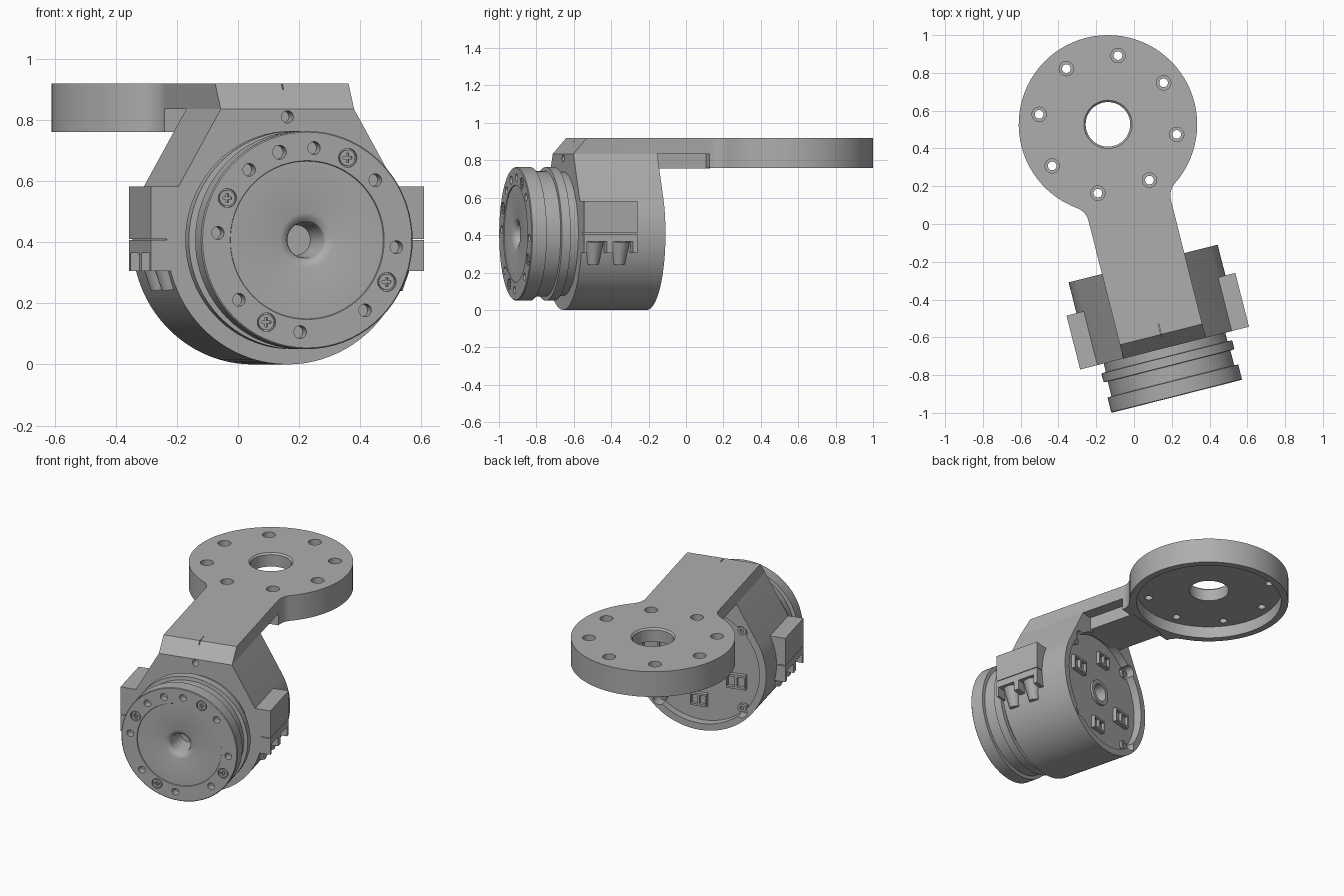
import bpy, bmesh
from math import cos, sin, pi, radians, sqrt, atan2
from mathutils import Matrix, Vector

if "Cube" in bpy.data.objects:
    bpy.data.objects.remove(bpy.data.objects["Cube"])

# One plain grey metal
grey = bpy.data.materials.new("satin_grey")
grey.use_nodes = True
COLOUR = (0.42, 0.42, 0.42, 1)
grey.diffuse_color = COLOUR
grey.node_tree.nodes["Principled BSDF"].inputs["Base Color"].default_value = COLOUR

# Local frame: origin on the flange axis, motor axis along y, turned about z
FRAME = Matrix.Translation((-0.138, 0.5275, 0)) @ Matrix.Rotation(radians(14.2), 4, 'Z')
AXIS_Z = 0.407          # height of motor axis
FRONT, BACK = -1.222, -0.76
TOP, UNDER, RIM = 0.92, 0.835, 0.76
FLANGE_R, FILLET, ARM_W = 0.4725, 0.1, 0.225


def add_box(bm, lo, hi):
    lo, hi = Vector(lo), Vector(hi)
    m = Matrix.Translation((lo + hi) / 2) @ Matrix.Diagonal((*(hi - lo), 1))
    bmesh.ops.create_cube(bm, size=1, matrix=m)


def add_cyl(bm, a, b, r1, r2=None, seg=32):
    """Cylinder or cone from point a to point b."""
    a, b = Vector(a), Vector(b)
    turn = (b - a).to_track_quat('Z', 'Y').to_matrix().to_4x4()
    bmesh.ops.create_cone(bm, cap_ends=True, segments=seg, radius1=r1,
                          radius2=r1 if r2 is None else r2, depth=(b - a).length,
                          matrix=Matrix.Translation((a + b) / 2) @ turn)


def add_prism(bm, points, step):
    """Extrude a flat outline by the vector step."""
    face = bm.faces.new([bm.verts.new(p) for p in points])
    out = bmesh.ops.extrude_face_region(bm, geom=[face], use_keep_orig=True)
    moved = [g for g in out["geom"] if isinstance(g, bmesh.types.BMVert)]
    bmesh.ops.translate(bm, verts=moved, vec=step)


def add_lathe(bm, profile, seg=72):
    """Revolve (radius, y) points about the motor axis."""
    verts = [bm.verts.new((r, y, AXIS_Z)) for r, y in profile]
    edges = [bm.edges.new(pair) for pair in zip(verts, verts[1:])]
    bmesh.ops.spin(bm, geom=verts + edges, cent=(0, 0, AXIS_Z), axis=(0, 1, 0),
                   angle=2 * pi, steps=seg, use_merge=True)
    bmesh.ops.remove_doubles(bm, verts=bm.verts[:], dist=1e-5)


def finish(name, bm, cutter=None):
    """Turn a bmesh into an object, cutting it if a cutter bmesh is given."""
    objs = []
    for part, label in ((bm, name), (cutter, name + "_cutter")):
        if part is None:
            continue
        bmesh.ops.recalc_face_normals(part, faces=part.faces[:])
        mesh = bpy.data.meshes.new(label)
        part.to_mesh(mesh)
        part.free()
        mesh.materials.append(grey)
        obj = bpy.data.objects.new(label, mesh)
        obj.matrix_world = FRAME
        bpy.context.collection.objects.link(obj)
        objs.append(obj)
    bpy.ops.object.select_all(action='DESELECT')
    objs[0].select_set(True)
    bpy.context.view_layer.objects.active = objs[0]
    if cutter is not None:
        objs[1].hide_render = True
        mod = objs[0].modifiers.new("cut", 'BOOLEAN')
        mod.operation, mod.solver, mod.use_self = 'DIFFERENCE', 'EXACT', True
        mod.object = objs[1]
        bpy.ops.object.modifier_apply(modifier="cut")
        bpy.data.objects.remove(objs[1])
    bpy.ops.object.shade_smooth_by_angle(angle=radians(28))


def polar(r, deg, y):
    """Point around the motor axis."""
    return Vector((r * cos(radians(deg)), y, AXIS_Z + r * sin(radians(deg))))


def arc(cx, cy, r, a, b, n):
    return [(cx + r * cos(a + (b - a) * i / n), cy + r * sin(a + (b - a) * i / n)) for i in range(n + 1)]


# Flange outline with fillets running into the arm
fx = ARM_W + FILLET
fy = -sqrt((FLANGE_R + FILLET) ** 2 - fx ** 2)
fillet = arc(fx, fy, FILLET, pi, atan2(-fy, -fx), 8)
start = atan2(fy, fx)
flange = fillet + arc(0, 0, FLANGE_R, start, pi - start, 64)[1:-1] + [(-x, y) for x, y in reversed(fillet)]

# Arm plate with chamfered nose and flange holes
bm, cut = bmesh.new(), bmesh.new()
outline = [(-ARM_W, FRONT), (ARM_W, FRONT)] + flange
add_prism(bm, [(x, y, UNDER) for x, y in outline], (0, 0, TOP - UNDER))
for v in bm.verts:
    if v.co.z > 0.9 and v.co.y < -1:
        v.co.y += 0.075
add_cyl(cut, (0, 0, 0.7), (0, 0, 1), 0.118, seg=48)
add_cyl(cut, (0, 0, TOP - 0.012), (0, 0, TOP + 0.004), 0.116, 0.132, seg=48)
for i in range(8):
    a = radians(81.7 - 14.2 + 45 * i)
    x, y = 0.368 * cos(a), 0.368 * sin(a)
    add_cyl(cut, (x, y, 0.7), (x, y, 1), 0.023, seg=24)
    add_cyl(cut, (x, y, TOP - 0.035), (x, y, 1), 0.038, seg=24)
add_box(cut, (-0.002, -1.18, TOP - 0.02), (0.002, -1.09, 1))
finish("arm_plate", bm, cut)

# Flange rim, open underneath
bm, cut = bmesh.new(), bmesh.new()
add_prism(bm, [(x, y, RIM) for x, y in flange], (0, 0, UNDER - RIM))
add_cyl(cut, (0, 0, 0.7), (0, 0, 0.9), 0.43, seg=64)
finish("flange_rim", bm, cut)

# Stiffening rib under the arm
bm = bmesh.new()
add_box(bm, (-0.15, BACK - 0.03, 0.755), (0.15, -0.45, UNDER))
finish("arm_rib", bm)

# Motor housing: round below, sloping shoulders up to the arm
bm, cut = bmesh.new(), bmesh.new()
shell = arc(0, AXIS_Z, 0.407, radians(26), radians(-206), 56)
shell += [(-ARM_W, UNDER), (ARM_W, UNDER)]
add_prism(bm, [(x, FRONT, z) for x, z in shell], (0, BACK - FRONT, 0))
add_cyl(cut, polar(0, 0, -0.81), polar(0, 0, -0.7), 0.365, seg=64)
add_cyl(cut, polar(0, 0, -1.0), polar(0, 0, -0.7), 0.055)
for i in range(4):
    add_cyl(cut, polar(0.358, 45 + 90 * i, -0.83), polar(0.358, 45 + 90 * i, -0.7), 0.036)
add_cyl(cut, (0, FRONT - 0.1, 0.81), (0, FRONT + 0.06, 0.81), 0.02, seg=24)
finish("motor_housing", bm, cut)

# Rear cover details: bearing ring, screws and cable sockets
bm, cut = bmesh.new(), bmesh.new()
add_cyl(bm, polar(0, 0, -0.82), polar(0, 0, -0.795), 0.08)
add_cyl(cut, polar(0, 0, -0.9), polar(0, 0, -0.7), 0.055)
finish("bearing_ring", bm, cut)
bm, cut = bmesh.new(), bmesh.new()
for i in range(4):
    add_cyl(bm, polar(0.345, 45 + 90 * i, -0.84), polar(0.345, 45 + 90 * i, -0.795), 0.026, seg=24)
    add_cyl(cut, polar(0.345, 45 + 90 * i, -0.81), polar(0.345, 45 + 90 * i, -0.7), 0.013, seg=6)
finish("rear_screws", bm, cut)
bm, cut = bmesh.new(), bmesh.new()
for x, z, w, h in ((0.21, 0.09, 0.06, 0.045), (-0.21, -0.08, 0.06, 0.045),
                   (0.02, -0.23, 0.05, 0.04), (-0.03, 0.23, 0.05, 0.04)):
    z += AXIS_Z
    add_box(bm, (x - w, -0.83, z - h), (x + w, -0.785, z + h))
    for s in (-1, 1):
        c = x + s * w / 2
        add_box(cut, (c - w * 0.38, -0.805, z - h * 0.7), (c + w * 0.38, -0.7, z + h * 0.7))
finish("cable_sockets", bm, cut)

# Output rotor: bearing neck, ring and front disc
bm, cut = bmesh.new(), bmesh.new()
add_lathe(bm, [(0, -1.33), (0.05, -1.33), (0.058, -1.45), (0.063, -1.466), (0.074, -1.476),
               (0.09, -1.481), (0.258, -1.481), (0.26, -1.485), (0.353, -1.485), (0.357, -1.481),
               (0.357, -1.402), (0.335, -1.4), (0.335, -1.32), (0.357, -1.318), (0.357, -1.27),
               (0.332, -1.268), (0.332, -1.2), (0, -1.2)])
for i in range(4):
    for deg, r, depth in ((85.6, 0.021, 0.05), (40.4, 0.021, 0.05), (63, 0.031, 0.014)):
        deg += 90 * i
        add_cyl(cut, polar(0.302, deg, -1.6), polar(0.302, deg, -1.485 + depth), r, seg=24)
add_cyl(cut, polar(0.302, 108, -1.6), polar(0.302, 108, -1.44), 0.023, seg=24)
finish("output_rotor", bm, cut)

# Cross-head screws on the front disc
bm, cut = bmesh.new(), bmesh.new()
for i in range(4):
    c = polar(0.302, 63 + 90 * i, -1.475)
    add_cyl(bm, c + Vector((0, 0.01, 0)), c - Vector((0, 0.007, 0)), 0.026, seg=24)
    for a, b in ((0.015, 0.004), (0.004, 0.015)):
        half = Vector((a, 0.004, b))
        add_box(cut, c - half - Vector((0, 0.01, 0)), c + half)
finish("front_screws", bm, cut)

# Side pods: upper block, notched lower skirt and tapered cable ports
for side, s in (("left", 1), ("right", -1)):
    bm = bmesh.new()
    add_box(bm, (s * 0.3, FRONT, 0.411), (s * 0.461, -0.928, 0.583))
    finish(side + "_pod_upper", bm)
    bm, cut = bmesh.new(), bmesh.new()
    add_box(bm, (s * 0.35, FRONT, 0.305), (s * 0.461, -0.928, 0.407))
    ports = bmesh.new()
    for y in (-1.152, -1.008):
        add_box(cut, (s * 0.3, y - 0.055, 0.28), (s * 0.5, y + 0.055, 0.365))
        add_cyl(ports, (s * 0.375, y, 0.245), (s * 0.395, y, 0.37), 0.03, 0.053, seg=24)
    finish(side + "_pod_lower", bm, cut)
    finish(side + "_cable_ports", ports)
